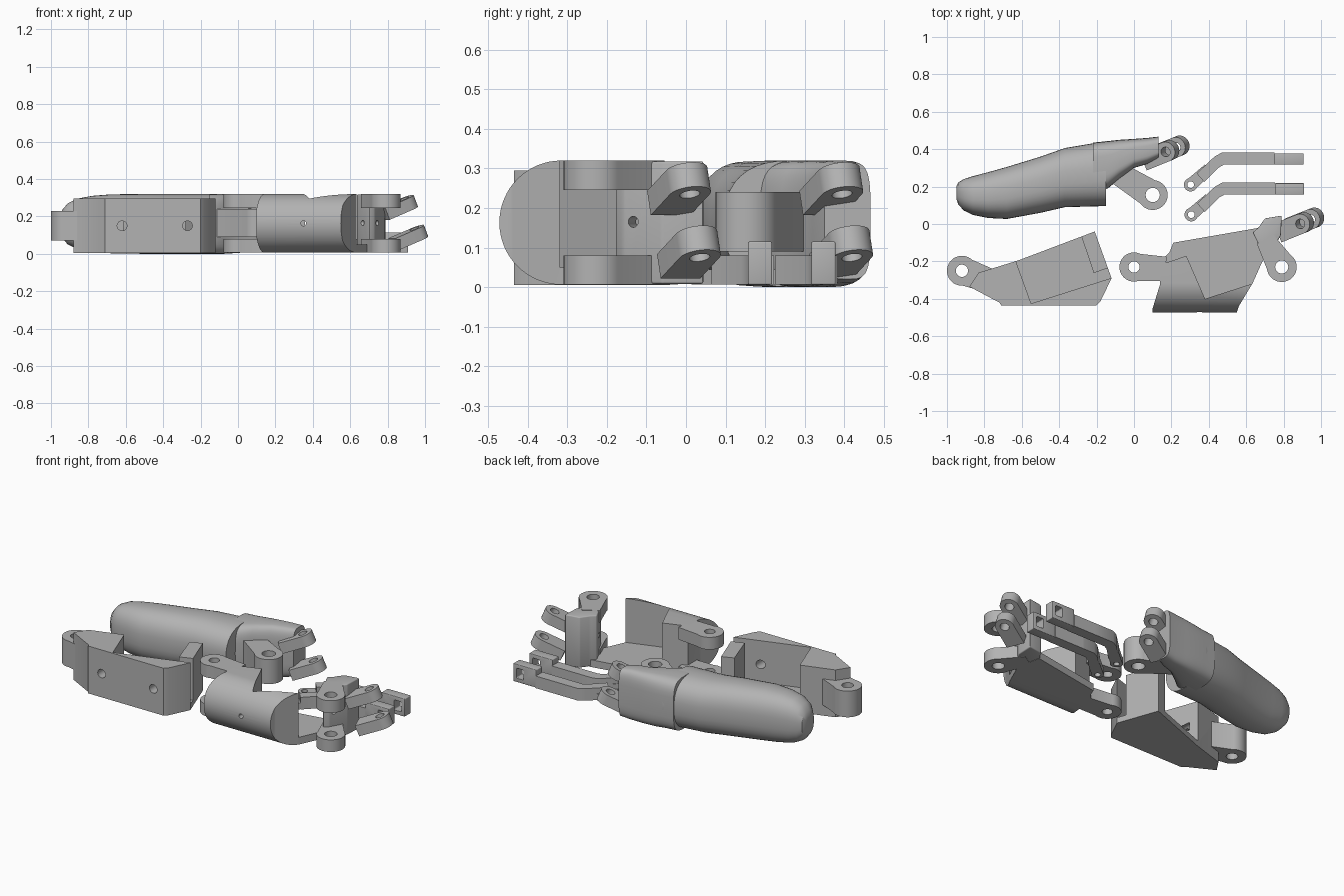
import bpy, bmesh
from math import sin, cos, pi, atan2, radians, copysign
from mathutils import Matrix, Vector

if "Cube" in bpy.data.objects:
    bpy.data.objects.remove(bpy.data.objects["Cube"])

grey = bpy.data.materials.new("plain_grey")
grey.use_nodes = True
grey.diffuse_color = (0.45, 0.45, 0.45, 1)
grey.node_tree.nodes["Principled BSDF"].inputs["Base Color"].default_value = (0.45, 0.45, 0.45, 1)


def finish(name, bm, matrix=Matrix()):
    bmesh.ops.recalc_face_normals(bm, faces=bm.faces)
    mesh = bpy.data.meshes.new(name)
    bm.to_mesh(mesh)
    bm.free()
    mesh.transform(matrix)
    mesh.materials.append(grey)
    obj = bpy.data.objects.new(name, mesh)
    bpy.context.collection.objects.link(obj)
    return obj


def prism(name, pts, z0, z1, bevel=0, matrix=Matrix()):
    """Extrude a flat outline from z0 to z1."""
    bm = bmesh.new()
    face = bm.faces.new([bm.verts.new((x, y, z0)) for x, y in pts])
    ext = bmesh.ops.extrude_face_region(bm, geom=[face])["geom"]
    bmesh.ops.translate(bm, vec=(0, 0, z1 - z0), verts=[v for v in ext if isinstance(v, bmesh.types.BMVert)])
    if bevel:
        bmesh.ops.recalc_face_normals(bm, faces=bm.faces)
        bmesh.ops.bevel(bm, geom=bm.edges[:], offset=bevel, segments=3, profile=0.5, affect='EDGES')
    return finish(name, bm, matrix)


def arc(c, r, a0, a1, n=24):
    return [(c[0] + r * cos(a0 + (a1 - a0) * i / n), c[1] + r * sin(a0 + (a1 - a0) * i / n)) for i in range(n + 1)]


def cut(obj, cutter, operation='DIFFERENCE'):
    """Apply a boolean and delete the helper."""
    mod = obj.modifiers.new("cut", 'BOOLEAN')
    mod.operation, mod.object, mod.solver = operation, cutter, 'EXACT'
    bpy.context.view_layer.objects.active = obj
    bpy.ops.object.modifier_apply(modifier=mod.name)
    bpy.data.objects.remove(cutter)


def drill(obj, centre, axis, r, depth=0.6):
    m = Matrix.Translation(centre) @ Vector(axis).to_track_quat('Z', 'Y').to_matrix().to_4x4()
    cut(obj, prism("drill", arc((0, 0), r, 0, 2 * pi)[:-1], -depth / 2, depth / 2, 0, m))


def ear(name, c, root, r, z0, z1, hole, matrix=Matrix(), width=None):
    """Rounded lug around c with a straight shank to root."""
    a = atan2(c[1] - root[1], c[0] - root[0])
    w = width or r
    side = (-sin(a) * w, cos(a) * w)
    pts = arc(c, r, a - pi / 2 - 0.4 * (w < r), a + pi / 2 + 0.4 * (w < r))
    pts += [(root[0] + side[0], root[1] + side[1]), (root[0] - side[0], root[1] - side[1])]
    obj = prism(name, pts, z0, z1, 0, matrix)
    drill(obj, matrix @ Vector((*c, (z0 + z1) / 2)), matrix.to_3x3() @ Vector((0, 0, 1)), hole)
    return obj


def clevis(name, upper):
    """Pair of lugs tipped upward along the outward direction."""
    tilt = Matrix.Rotation(radians(22), 4, 'Z') @ Matrix.Rotation(radians(-22), 4, 'Y')
    for label, shift in (("upper", (0, 0, 0)), ("lower", (0.055, 0.025, -0.16))):
        m = Matrix.Translation(Vector(upper) + Vector(shift)) @ tilt
        ear(f"{name}_{label}_lug", (0, 0), (-0.14, 0), 0.054, -0.033, 0.033, 0.026, m)


def loft(name, stations, power, n=40):
    """Skin rounded sections given as x, y0, y1, z0, z1."""
    bm = bmesh.new()
    rings = []
    for x, y0, y1, z0, z1 in stations:
        ring = []
        for i in range(n):
            c, s = cos(2 * pi * i / n), sin(2 * pi * i / n)
            u, v = (copysign(abs(k) ** (2 / power), k) for k in (c, s))
            ring.append(bm.verts.new((x, (y0 + y1 + (y1 - y0) * u) / 2, (z0 + z1 + (z1 - z0) * v) / 2)))
        rings.append(ring)
    for a, b in zip(rings, rings[1:]):
        for i in range(n):
            bm.faces.new((a[i], a[i - 1], b[i - 1], b[i]))
    bm.faces.new(rings[0])
    bm.faces.new(rings[-1])
    return finish(name, bm)


# Fingertip: rounded shell, neck, hinge stem and clevis
loft("fingertip_shell", [
    (-0.95, 0.135, 0.2, 0.12, 0.2), (-0.94, 0.105, 0.222, 0.085, 0.235), (-0.91, 0.072, 0.24, 0.05, 0.27),
    (-0.86, 0.048, 0.256, 0.025, 0.295), (-0.78, 0.032, 0.277, 0.01, 0.31), (-0.68, 0.027, 0.305, 0.003, 0.318),
    (-0.5, 0.06, 0.36, 0, 0.32), (-0.37, 0.09, 0.406, 0, 0.32), (-0.15, 0.096, 0.443, 0, 0.32)], 2.5)
loft("fingertip_neck", [(-0.22, 0.17, 0.435, 0, 0.32), (-0.14, 0.19, 0.443, 0, 0.32), (-0.08, 0.24, 0.45, 0, 0.32),
                        (0, 0.3, 0.455, 0.005, 0.32), (0.07, 0.32, 0.46, 0.01, 0.32), (0.13, 0.35, 0.467, 0.02, 0.315)], 4)
ear("fingertip_hinge", (0.1, 0.155), (-0.1, 0.28), 0.08, 0.09, 0.24, 0.038, width=0.06)
clevis("fingertip", (0.18, 0.39, 0.265))

# Base bracket: solid outline with an open pocket and cross holes
base = prism("base_bracket", [(-0.83, -0.26), (-0.62, -0.195), (-0.21, -0.04), (-0.12, -0.29), (-0.18, -0.415),
                              (-0.2, -0.435), (-0.71, -0.435), (-0.72, -0.42), (-0.88, -0.335)], 0.005, 0.295)
cut(base, prism("pocket", [(-0.66, -0.12), (-0.55, -0.425), (-0.1, -0.282), (-0.1, -0.222), (-0.215, -0.262),
                           (-0.29, -0.04), (-0.3, 0.1)], 0.04, 0.5))
for x in (-0.62, -0.27):
    drill(base, (x, -0.4, 0.15), (0, 1, 0), 0.026, 0.3)
drill(base, (-0.62, -0.3, 0.15), (1, 0.35, 0), 0.018, 0.3)
cut(base, prism("hinge_clearance", arc((-0.92, -0.25), 0.07, 0, 2 * pi)[:-1], -0.1, 0.5))
ear("base_hinge", (-0.92, -0.25), (-0.78, -0.3), 0.08, 0.07, 0.23, 0.033, width=0.065)

# Middle segment: half-round body trimmed to its plan, then pocketed
section = arc((-0.315, 0.163), 0.157, 1.5 * pi, 0.5 * pi, 32) + [(0.1, 0.32), (0.1, 0.006)]
along_x = Matrix(((0, 0, 1, 0), (1, 0, 0, 0), (0, 1, 0, 0), (0, 0, 0, 1)))
body = prism("middle_body", section, 0, 0.9, 0, along_x)
cut(body, prism("plan", [(0.098, -0.5), (0.54, -0.5), (0.56, -0.44), (0.635, -0.315), (0.7, -0.17), (0.67, -0.02),
                         (0.21, -0.1), (0.19, -0.15), (0.14, -0.2), (0.14, -0.32), (0.1, -0.45)], -0.2, 0.6), 'INTERSECT')
cut(body, prism("pocket", [(0.12, -0.225), (0.28, -0.17), (0.38, -0.4), (0.66, -0.31), (0.75, -0.17), (0.75, 0.2),
                           (0.1, 0.2)], 0.05, 0.5))
drill(body, (0.35, -0.45, 0.163), (0, 1, 0), 0.014, 0.2)
web = prism("middle_web", [(0.635, -0.045), (0.665, -0.02), (0.7, 0.03), (0.79, 0.045), (0.785, -0.06), (0.73, -0.16),
                           (0.7, -0.18)], 0.008, 0.318, 0.006)
drill(web, (0.7, -0.12, 0.165), (1, -0.3, 0), 0.014)
for label, z0, z1 in (("lower", 0.006, 0.08), ("upper", 0.245, 0.32)):
    ear(f"middle_left_{label}_lug", (0.79, -0.23), (0.7, -0.08), 0.08, z0, z1, 0.035, width=0.05)
    ear(f"middle_right_{label}_lug", (0, -0.23), (0.17, -0.24), 0.078, z0, z1, 0.03, width=0.065)
clevis("middle", (0.9, 0.005, 0.265))

# Two bent links with an eyelet at one end and a slotted block at the other
for name, dx, dy in (("back", 0, 0), ("front", 0.003, -0.16)):
    shift = Matrix.Translation((dx, dy, 0))
    ear(f"{name}_link_eyelet", (0.303, 0.21), (0.4, 0.295), 0.036, 0.006, 0.045, 0.018, shift, 0.031)
    prism(f"{name}_link_bend", [(0.335, 0.27), (0.43, 0.36), (0.47, 0.382), (0.6, 0.382), (0.6, 0.317), (0.48, 0.317),
                                (0.45, 0.3), (0.375, 0.225)], 0.006, 0.08, 0, shift)
    prism(f"{name}_link_bar", [(0.55, 0.382), (0.752, 0.382), (0.752, 0.317), (0.55, 0.317)], 0.006, 0.08, 0, shift)
    end = prism(f"{name}_link_end", [(0.75, 0.378), (0.907, 0.378), (0.907, 0.317), (0.75, 0.317)], 0.006, 0.115, 0.004, shift)
    cut(end, prism("slot", [(0.835, 0.2), (0.885, 0.2), (0.885, 0.5), (0.835, 0.5)], 0.03, 0.092, 0.008, shift))

# Smooth the rounded surfaces, keep the machined edges sharp
bpy.ops.object.select_all(action='DESELECT')
for obj in bpy.data.objects:
    if obj.type == 'MESH' and grey.name in obj.data.materials:
        obj.select_set(True)
        bpy.context.view_layer.objects.active = obj
bpy.ops.object.shade_smooth_by_angle(angle=radians(30))
